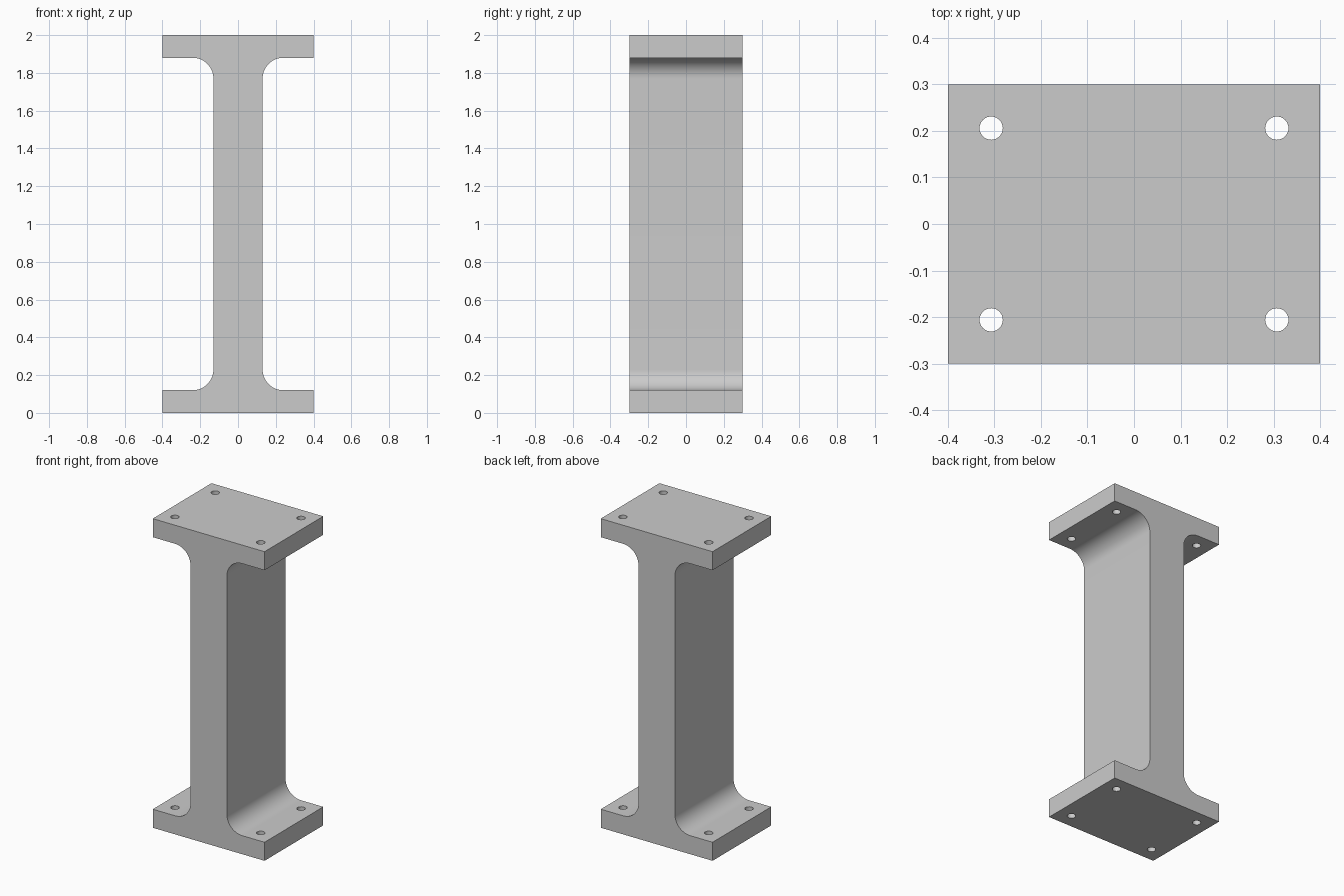
import bpy, bmesh, math
from mathutils import Matrix

cube = bpy.data.objects.get("Cube")
if cube:
    bpy.data.objects.remove(cube, do_unlink=True)

HALF_W, HALF_D, HEIGHT = 0.4, 0.3, 2.0
FLANGE, WEB, FILLET = 0.12, 0.13, 0.11
HOLE_X, HOLE_Y, HOLE_R = 0.307, 0.206, 0.025
STEPS = 16

grey = bpy.data.materials.new("plain grey")
grey.use_nodes = True
colour = (0.6, 0.6, 0.6, 1)
grey.diffuse_color = colour
grey.node_tree.nodes["Principled BSDF"].inputs["Base Color"].default_value = colour


def mesh_object(name, bm):
    bmesh.ops.recalc_face_normals(bm, faces=bm.faces)
    mesh = bpy.data.meshes.new(name)
    bm.to_mesh(mesh)
    bm.free()
    mesh.materials.append(grey)
    obj = bpy.data.objects.new(name, mesh)
    bpy.context.collection.objects.link(obj)
    return obj


# I-shaped profile: one filleted quarter, mirrored round all four corners
quarter = [(HALF_W, 0), (HALF_W, FLANGE)]
for i in range(STEPS + 1):
    a = math.radians(90) * i / STEPS
    quarter.append((WEB + FILLET * (1 - math.sin(a)),
                    FLANGE + FILLET * (1 - math.cos(a))))
right = quarter + [(x, HEIGHT - z) for x, z in reversed(quarter)]
outline = right + [(-x, z) for x, z in reversed(right)]

# Column body extruded from front to back
bm = bmesh.new()
face = bm.faces.new([bm.verts.new((x, -HALF_D, z)) for x, z in outline])
swept = bmesh.ops.extrude_face_region(bm, geom=[face], use_keep_orig=True)
bmesh.ops.translate(bm, vec=(0, 2 * HALF_D, 0),
                    verts=[v for v in swept["geom"] if isinstance(v, bmesh.types.BMVert)])
column = mesh_object("flanged_column", bm)

# Bolt holes through both flanges
bm = bmesh.new()
for sx in (-1, 1):
    for sy in (-1, 1):
        bmesh.ops.create_cone(
            bm, cap_ends=True, segments=32, radius1=HOLE_R, radius2=HOLE_R,
            depth=HEIGHT + 0.2,
            matrix=Matrix.Translation((sx * HOLE_X, sy * HOLE_Y, HEIGHT / 2)))
cutter = mesh_object("bolt_hole_cutter", bm)
cutter.hide_render = True

cut = column.modifiers.new("bolt holes", 'BOOLEAN')
cut.operation = 'DIFFERENCE'
cut.solver = 'EXACT'
cut.object = cutter

bpy.ops.object.select_all(action='DESELECT')
column.select_set(True)
bpy.context.view_layer.objects.active = column
bpy.ops.object.modifier_apply(modifier=cut.name)
bpy.data.objects.remove(cutter, do_unlink=True)

# Smooth fillets and hole walls, crisp edges elsewhere
bpy.ops.object.shade_smooth_by_angle(angle=math.radians(30))
